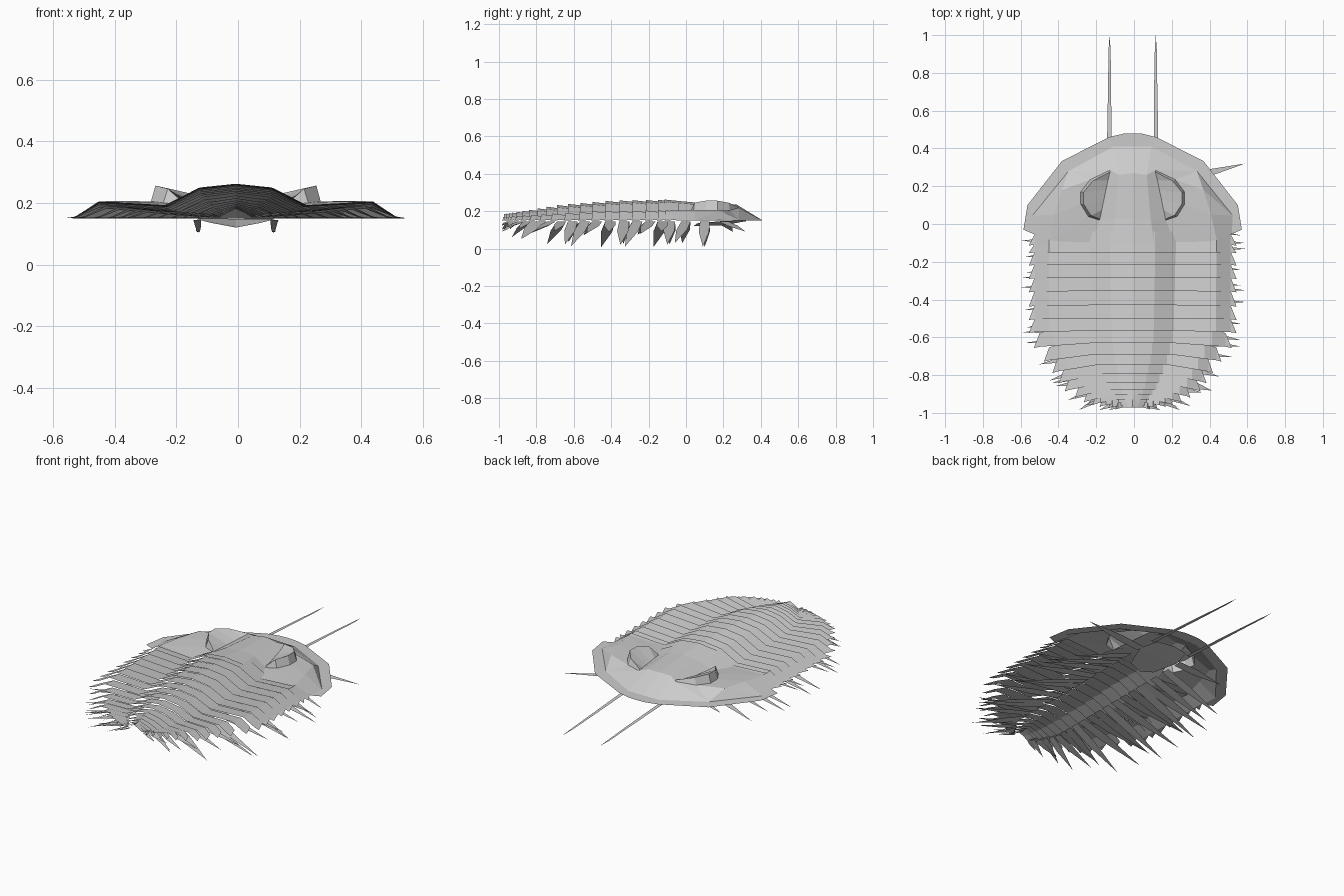
import bpy, bmesh, math
from mathutils import Vector

if "Cube" in bpy.data.objects:
    bpy.data.objects.remove(bpy.data.objects["Cube"])

CX = -0.007   # body axis sits a hair left of centre


def sheet(name, verts, faces, mirror=True, up=True):
    """Thin flat-shaded sheet from points, optionally mirrored over the body axis."""
    bm = bmesh.new()
    for s in ((1, -1) if mirror else (1,)):
        vs = [bm.verts.new((CX + s * x, y, z)) for x, y, z in verts]
        for f in faces:
            bm.faces.new([vs[i] for i in (f if s > 0 else f[::-1])])
    bmesh.ops.remove_doubles(bm, verts=bm.verts, dist=1e-5)
    bmesh.ops.recalc_face_normals(bm, faces=bm.faces)
    bm.normal_update()
    if (sum(f.normal.z * f.calc_area() for f in bm.faces) > 0) != up:
        bmesh.ops.reverse_faces(bm, faces=bm.faces)
    me = bpy.data.meshes.new(name)
    bm.to_mesh(me)
    bm.free()
    ob = bpy.data.objects.new(name, me)
    bpy.context.collection.objects.link(ob)
    return ob


def lerp(table, y):
    """Linear lookup in a list of (y, value), y descending."""
    for (a, va), (b, vb) in zip(table, table[1:]):
        if y >= b:
            return va + (vb - va) * min(1, max(0, (a - y) / (a - b)))
    return table[-1][1]


# Head shield: named points of the right half, with a flat outer rim
P = dict(
    Cb=(0, -.115, .262), Cm=(0, .03, .248), Cf=(0, .27, .236), Cl=(0, .41, .15), Ct=(0, .48, .15),
    G0=(.115, -.115, .25), G1=(.095, .03, .238), G2=(.075, .26, .23), G3=(.10, .41, .15),
    F0=(.05, .478, .15), F1=(.125, .46, .15), O1=(.375, .333, .15), O2=(.557, .10, .15),
    O3=(.578, -.03, .15), N2=(.53, .045, .15), N3=(.525, -.053, .15), K3=(.445, -.085, .203),
    A0=(.225, -.11, .19), A1=(.175, .02, .195), A2=(.12, .285, .218), R=(.34, .28, .153),
    K2=(.375, .18, .205), KM=(.415, .05, .206),
    E1=(.225, .235, .205), E2=(.275, .17, .205), E3=(.275, .105, .205), E4=(.235, .04, .20))
head_faces = """Cb Cm G1 G0|Cm Cf G2 G1|Cf Cl G3 G2|Cl Ct F0 F1 G3|G0 G1 A1 A0|G2 G3 R A2|
G3 F1 O1 R|A2 R E1|E1 R K2|E1 K2 E2|E2 K2 KM E3|E3 KM K3 E4|E4 K3 A0 A1|R O1 O2 N2|
N2 O2 O3 N3|R N2 K2|K2 N2 KM|KM N2 N3 K3|G1 G2 A2 A1"""
keys = list(P)
sheet("head_shield", list(P.values()),
      [[keys.index(k) for k in f.split()] for f in head_faces.split("|")])

# Eyes: crescent wall with a lid sloping in to the middle lobe
base = [P[k] for k in ("A2", "E1", "E2", "E3", "E4", "A1")]
n = len(base)
top = [(x - .014 * (i not in (0, n - 1)), y + (.13 - y) * .06, z)
       for i, ((x, y, _), z) in enumerate(zip(base, (.224, .245, .256, .256, .246, .205)))]
inner = [tuple(Vector(base[0]).lerp(Vector(base[-1]), i / (n - 1))) for i in range(n)]
wall = [[i, i + 1, n + i + 1, n + i] for i in range(n - 1)]
lid = [[n + i, n + i + 1, 2 * n + i + 1, 2 * n + i] for i in range(n - 1)]
sheet("eyes", base + top + inner, wall + lid)

# Back plates: overlapping, each with a raised middle lobe and pointed side lobes
rear = [-.11, -.15, -.215, -.285, -.355, -.43, -.50, -.565, -.63, -.69,
        -.745, -.795, -.84, -.875, -.905, -.928, -.946, -.96, -.972]
axis_w = [(-.1, .23), (-.6, .217), (-.74, .185), (-.87, .13), (-.972, .055)]
side_w = [(-.1, .55), (-.60, .55), (-.69, .47), (-.745, .425), (-.84, .36),
          (-.905, .26), (-.946, .175), (-.972, .09)]
height = [(-.1, .262), (-.4, .257), (-.68, .235), (-.972, .185)]
pleura_z = [(-.1, .205), (-.5, .20), (-.972, .168)]
sweep = [(-.1, 0), (-.55, .005), (-.69, .035), (-.8, .045), (-.9, .04), (-.972, .008)]
for i, y in enumerate(rear):
    a, w, h, p, sw = (lerp(t, y) for t in (axis_w, side_w, height, pleura_z, sweep))
    step = rear[i - 1] - y if i else .05
    front = y + step + .02
    knee = a + (w - a) * .67
    drop = min(.010, .12 * step + .003)

    def bend(x):
        return sw * max(0, (x - a) / (w - a))
    edge = a + (w - a) * .90
    prof = [(0, h), (a * .52, h - .013), (a, p - .012), (knee, p)]
    fr = [(x, front - bend(x), z - drop) for x, z in prof] + [(edge, front - .012 - bend(edge), .152)]
    re = [(x, y - bend(x), z) for x, z in prof] + [(edge, y - bend(edge), .156)]
    tip = [(w, y - sw - .004, .151)]
    sheet(f"back_plate_{i + 1}", fr + re + tip,
          [[k, k + 1, k + 6, k + 5] for k in range(4)] + [[4, 10, 9]])

# Bowl-shaped mouth plate under the head; the underside of the trunk is open
sheet("mouth_plate", [(0, .33, .148), (.10, .31, .15), (.13, .2, .148), (.08, .06, .135),
                      (0, .04, .12), (0, .2, .125)],
      [[0, 1, 2, 5], [5, 2, 3, 4]], up=False)


# Legs: thin pointed blades fanning out and down
def leg(name, side, y, tip, w):
    b = Vector((side * min(.13, abs(tip[0]) * .35), y, .145))
    t = Vector((side * abs(tip[0]), tip[1], tip[2]))
    m = b.lerp(t, .4)
    pts = [b + Vector((0, w * .9, 0)), m + Vector((0, w, 0)), t,
           m - Vector((0, w, 0)), b - Vector((0, w * .9, 0))]
    sheet(name, [tuple(v) for v in pts], [[0, 1, 2, 3, 4]], mirror=False)


head_legs = {1: [(.2, .32, .09), (.1, .09, .01), (0, -.06, .03)],
             -1: [(.2, .25, .09), (.1, .1, .01), (0, -.02, .03)]}
for side, label in ((1, "right"), (-1, "left")):
    for i, (y, ty, tz) in enumerate(head_legs[side]):
        x = (.595, .50, .57)[i] if side > 0 else (.40, .50, .52)[i]
        leg(f"{label}_head_leg_{i + 1}", side, y, (x, ty, tz), .028)
    for i, y in enumerate(rear):
        fade = lerp(side_w, y) / .55
        swing = math.sin(i * 1.55 + (0.6 if side > 0 else 2.0))
        reach = lerp(side_w, y) + .025 + .015 * swing + (1 - fade) * .03 + (.010 if side > 0 else 0)
        ty = max(y + .035 * swing - .01 - lerp(sweep, y), -.985)
        tz = .135 - fade * (.085 + .05 * math.cos(i * 1.55 + side))
        leg(f"{label}_leg_{i + 1}", side, y + .025, (reach, ty, max(tz, 0)), .010 + .02 * fade)

# Feelers: long flat strips from under the front of the head
sheet("feelers", [(.112, .30, .145), (.138, .30, .145), (.130, .75, .118), (.128, .92, .107),
                  (.122, 1.0, .104), (.117, .92, .107), (.114, .75, .118)],
      [[0, 1, 2, 6], [6, 2, 3, 5], [5, 3, 4]])
